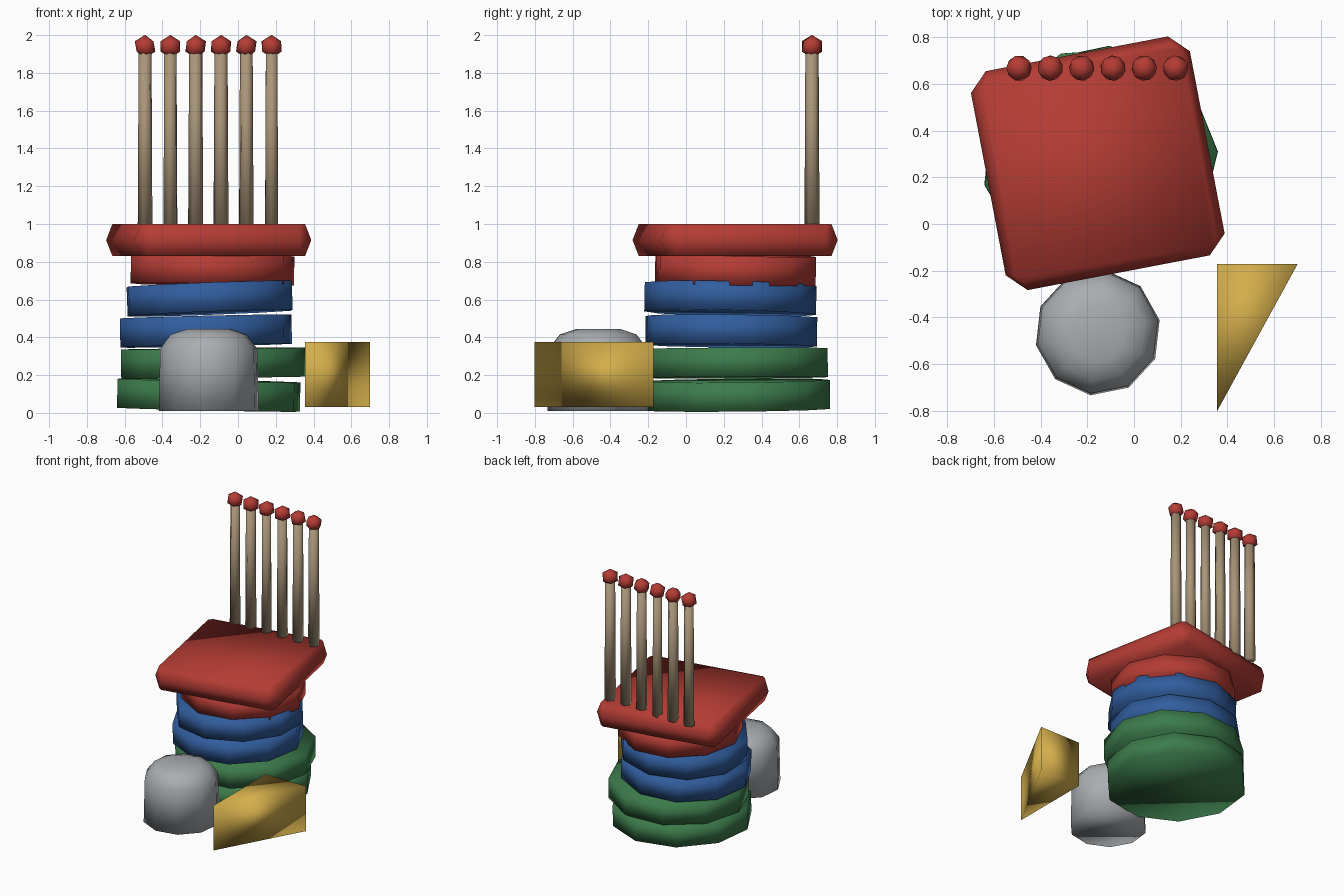
import bpy, bmesh, math, random
from mathutils import Matrix

random.seed(4)
cube = bpy.data.objects.get("Cube")
if cube:
    bpy.data.objects.remove(cube, do_unlink=True)


def material(name, rgb):
    m = bpy.data.materials.new(name)
    m.use_nodes = True
    m.diffuse_color = (*rgb, 1)
    m.node_tree.nodes["Principled BSDF"].inputs["Base Color"].default_value = (*rgb, 1)
    return m


red = material("red", (0.46, 0.045, 0.035))
blue = material("blue", (0.03, 0.11, 0.34))
green = material("green", (0.045, 0.2, 0.07))
gold = material("gold", (0.65, 0.42, 0.07))
grey = material("grey", (0.40, 0.42, 0.44))
tan = material("tan", (0.40, 0.30, 0.19))


def finish(name, bm, mat, loc, rot=(0, 0, 0)):
    bmesh.ops.recalc_face_normals(bm, faces=bm.faces[:])
    for f in bm.faces:
        f.smooth = True
    mesh = bpy.data.meshes.new(name)
    bm.to_mesh(mesh)
    bm.free()
    mesh.materials.append(mat)
    obj = bpy.data.objects.new(name, mesh)
    obj.location = loc
    obj.rotation_euler = [math.radians(a) for a in rot]
    bpy.context.collection.objects.link(obj)
    return obj


def loft(name, rings, mat, loc, rot=(0, 0, 0)):
    """Skin stacked rings of (height, outline) and cap both ends."""
    bm = bmesh.new()
    loops = [[bm.verts.new((x, y, z)) for x, y in pts] for z, pts in rings]
    n = len(loops[0])
    for a, b in zip(loops, loops[1:]):
        for i in range(n):
            j = (i + 1) % n
            bm.faces.new((a[i], a[j], b[j], b[i]))
    bm.faces.new(loops[0][::-1])
    bm.faces.new(loops[-1])
    return finish(name, bm, mat, loc, rot)


def ngon(r, sides, phase=0.0):
    steps = [phase + 2 * math.pi * i / sides for i in range(sides)]
    return [(r * math.cos(a), r * math.sin(a)) for a in steps]


def cut_square(h, c):
    """Square of half-width h with corners cut back by c."""
    k = h - c
    return [(h, -k), (h, k), (k, h), (-k, h), (-h, k), (-h, -k), (-k, -h), (k, -h)]


# Stack of slightly tilted discs: name, colour, centre, radius, tilt, turn
discs = [
    ("green_disc_lower", green, (-0.155, 0.27, 0.094), 0.495, (0.8, 1.1), 12),
    ("green_disc_upper", green, (-0.13, 0.275, 0.264), 0.49, (0.2, -0.6), 4),
    ("blue_disc_lower", blue, (-0.17, 0.24, 0.433), 0.46, (-0.8, -1.2), 9),
    ("blue_disc_upper", blue, (-0.15, 0.235, 0.605), 0.455, (-1.8, -1.6), 20),
    ("red_disc", red, (-0.135, 0.262, 0.757), 0.435, (-0.9, 0.8), 6),
]
for name, mat, centre, r, tilt, turn in discs:
    outline = ngon(r, 10)
    loft(name, [(-0.077, outline), (0.077, outline)], mat, centre, (*tilt, turn))

# Thick turned slab on top
edge = cut_square(0.44, 0.025)
loft("top_slab", [(-0.085, edge), (0, cut_square(0.477, 0.08)), (0.085, edge)],
     red, (-0.155, 0.26, 0.915), (0, 0, 10.8))

# Row of sticks with faceted tips
for i in range(6):
    x = -0.492 + 0.134 * i
    phase = random.uniform(0, 1)
    loft(f"stick_{i + 1}", [(0, ngon(0.04, 6, phase)), (0.95, ngon(0.035, 6, phase))],
         tan, (x, 0.667, 0.98))
    bm = bmesh.new()
    turn = Matrix.Rotation(random.uniform(0, 6), 4, "Z")
    bmesh.ops.create_icosphere(bm, subdivisions=1, radius=0.061, matrix=turn)
    finish(f"stick_tip_{i + 1}", bm, red, (x, 0.667, 1.94))

# Domed grey block
profile = [(0.01, 0.27), (0.34, 0.262), (0.415, 0.205), (0.443, 0.12)]
loft("grey_dome", [(z, ngon(r, 10, 0.2)) for z, r in profile], grey, (-0.155, -0.465, 0))

# Gold triangular wedge
triangle = [(0, 0), (0, -0.63), (0.345, 0)]
loft("gold_wedge", [(0.03, triangle), (0.375, triangle)], gold, (0.355, -0.172, 0))
